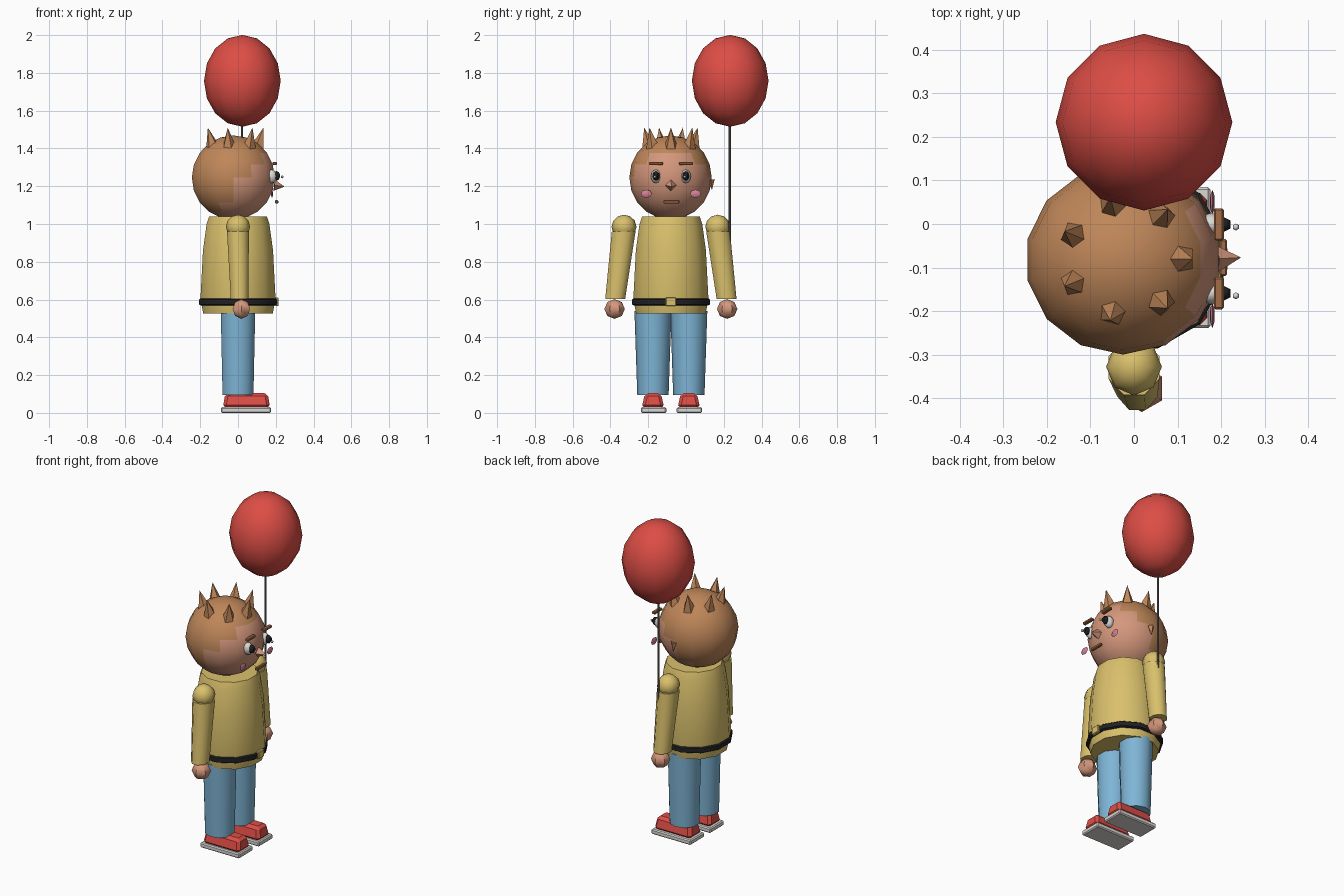
import bpy, bmesh, math
from mathutils import Vector, Matrix

if "Cube" in bpy.data.objects:
    bpy.data.objects.remove(bpy.data.objects["Cube"])

CY = -0.08  # centre line of the figure in y (the figure faces +x)


def material(name, rgb):
    m = bpy.data.materials.new(name)
    m.diffuse_color = (*rgb, 1)
    m.use_nodes = True
    m.node_tree.nodes["Principled BSDF"].inputs["Base Color"].default_value = m.diffuse_color
    return m


RED = material("red", (0.72, 0.075, 0.06))
HAIR = material("hair brown", (0.52, 0.24, 0.10))
SKIN = material("skin", (0.66, 0.31, 0.20))
YELLOW = material("yellow", (0.70, 0.53, 0.15))
BLUE = material("light blue", (0.21, 0.46, 0.67))
BLACK = material("black", (0.015, 0.015, 0.017))
WHITE = material("off white", (0.70, 0.69, 0.66))
PINK = material("pink", (0.66, 0.22, 0.31))
BROWN = material("dark brown", (0.36, 0.15, 0.06))
GREY = material("string grey", (0.15, 0.13, 0.12))


def finish(name, bm, mats, smooth=50):
    bmesh.ops.recalc_face_normals(bm, faces=bm.faces)
    me = bpy.data.meshes.new(name)
    bm.to_mesh(me)
    bm.free()
    ob = bpy.data.objects.new(name, me)
    bpy.context.collection.objects.link(ob)
    for m in mats:
        me.materials.append(m)
    if smooth:
        bpy.context.view_layer.objects.active = ob
        ob.select_set(True)
        bpy.ops.object.shade_smooth_by_angle(angle=math.radians(smooth))
        ob.select_set(False)
    return ob


def ellipsoid(name, c, r, mat, seg=8, rings=6):
    bm = bmesh.new()
    bmesh.ops.create_uvsphere(bm, u_segments=seg, v_segments=rings, radius=1)
    bmesh.ops.transform(bm, verts=bm.verts,
                        matrix=Matrix.Translation(c) @ Matrix.Diagonal((*r, 1)))
    return finish(name, bm, [mat])


def loft(name, sections, mat, sides, smooth=50):
    """Stack of horizontal rings: (x, y, z, rx, ry), capped at both ends."""
    bm = bmesh.new()
    rings = []
    for x, y, z, rx, ry in sections:
        ring = []
        for i in range(sides):
            a = 2 * math.pi * (i + 0.5) / sides
            ring.append(bm.verts.new((x + rx * math.cos(a), y + ry * math.sin(a), z)))
        rings.append(ring)
    for a, b in zip(rings, rings[1:]):
        for i in range(sides):
            j = (i + 1) % sides
            bm.faces.new((a[i], a[j], b[j], b[i]))
    bm.faces.new(rings[0])
    bm.faces.new(rings[-1])
    return finish(name, bm, [mat], smooth)


def box(name, c, size, mat, bevel=0.0):
    bm = bmesh.new()
    bmesh.ops.create_cube(bm, size=1)
    bmesh.ops.transform(bm, verts=bm.verts,
                        matrix=Matrix.Translation(c) @ Matrix.Diagonal((*size, 1)))
    if bevel:
        bmesh.ops.bevel(bm, geom=bm.edges[:], offset=bevel, segments=1, affect='EDGES')
    return finish(name, bm, [mat], 0)


def cone(name, base, tip, r, mat, sides=4):
    base, tip = Vector(base), Vector(tip)
    d = tip - base
    bm = bmesh.new()
    bmesh.ops.create_cone(bm, cap_ends=True, segments=sides, radius1=r, radius2=0,
                          depth=d.length)
    rot = d.to_track_quat('Z', 'Y').to_matrix().to_4x4()
    bmesh.ops.transform(bm, verts=bm.verts,
                        matrix=Matrix.Translation((base + tip) / 2) @ rot)
    return finish(name, bm, [mat], 0)


# Head: hair covers the faces on the upper back side of a tilted plane
hc = Vector((-0.025, CY - 0.002, 1.246))
bm = bmesh.new()
bmesh.ops.create_uvsphere(bm, u_segments=14, v_segments=10, radius=1)
bmesh.ops.transform(bm, verts=bm.verts,
                    matrix=Matrix.Translation(hc) @ Matrix.Diagonal((0.225, 0.218, 0.223, 1)))
for f in bm.faces:
    p = f.calc_center_median() - hc
    f.material_index = 1 if p.z * 0.63 - p.x * 0.78 > -0.04 and p.z > -0.17 else 0
finish("head", bm, [SKIN, HAIR])

# Ring of hair spikes
for i in range(7):
    a = 2 * math.pi * i / 7
    c, s = math.cos(a), math.sin(a)
    cone("hair_spike", (-0.02 + 0.125 * c, CY + 0.12 * s, 1.405),
         (-0.02 + 0.155 * c, CY + 0.145 * s, 1.51), 0.038, HAIR, 5)

# Small tuft at the side of the head
cone("side_tuft", (-0.01, 0.132, 1.235), (-0.01, 0.138, 1.18), 0.02, HAIR, 4)

# Nose and mouth
cone("nose", (0.192, CY, 1.205), (0.246, CY + 0.003, 1.198), 0.03, SKIN, 4)
box("mouth", (0.205, CY + 0.003, 1.117), (0.018, 0.085, 0.018), BROWN, 0.004)

# Eyes, brows and cheeks on both sides
for s in (-1, 1):
    ey = CY + s * 0.079
    ellipsoid("eye", (0.178, ey, 1.252), (0.03, 0.027, 0.036), WHITE)
    ellipsoid("pupil", (0.204, ey, 1.255), (0.022, 0.019, 0.025), BLACK, 6, 5)
    ellipsoid("eye_highlight", (0.234, ey - 0.006, 1.25), (0.008, 0.008, 0.008), WHITE, 6, 4)
    box("brow", (0.195, ey, 1.32), (0.023, 0.074, 0.016), BROWN, 0.004)
    ellipsoid("cheek", (0.18, CY + s * 0.13, 1.16), (0.006, 0.029, 0.022), PINK, 6, 4)

# Jumper body
loft("torso", [(0, CY, z, r, r) for z, r in
               ((0.525, 0.19), (0.60, 0.206), (0.86, 0.192), (1.0, 0.172), (1.04, 0.158))],
     YELLOW, 12)

# Belt and buckle
loft("belt", [(0, CY, z, r, r) for z, r in
              ((0.568, 0.203), (0.574, 0.213), (0.6, 0.213), (0.607, 0.204))], BLACK, 12, 40)
box("buckle", (0.206, CY, 0.588), (0.018, 0.055, 0.046), YELLOW, 0.004)

for s in (-1, 1):
    # Arm: sleeve, shoulder and hand
    loft("sleeve", [(0.008, CY + s * 0.295, 0.602, 0.05, 0.057),
                    (0.0, CY + s * 0.25, 0.96, 0.063, 0.068)], YELLOW, 8)
    ellipsoid("shoulder", (0.0, CY + s * 0.248, 0.985), (0.064, 0.066, 0.064), YELLOW)
    ellipsoid("hand", (0.018, CY + s * 0.298, 0.55), (0.054, 0.054, 0.052), SKIN, 6, 4)

    # Leg
    fy = CY + s * 0.095
    loft("trouser_leg", [(0, fy, 0.095, 0.086, 0.083), (0, fy, 0.54, 0.096, 0.098)], BLUE, 10)

    # Shoe and sole
    bm = bmesh.new()
    bmesh.ops.create_cube(bm, size=1)
    for v in bm.verts:
        top = v.co.z > 0
        v.co = Vector((0.045 + v.co.x * (0.225 if top else 0.25),
                       fy + v.co.y * (0.085 if top else 0.12),
                       0.104 if top else 0.025))
    bmesh.ops.bevel(bm, geom=bm.edges[:], offset=0.016, segments=1, affect='EDGES')
    finish("shoe", bm, [RED], 0)
    box("sole", (0.043, fy + 0.003, 0.015), (0.265, 0.135, 0.03), WHITE, 0.006)

# Balloon on its string
ellipsoid("balloon", (0.023, 0.234, 1.758), (0.203, 0.203, 0.243), RED, 12, 8)
loft("balloon_string", [(0.022, 0.232, 0.72, 0.006, 0.006),
                        (0.022, 0.232, 1.53, 0.006, 0.006)], GREY, 6)
